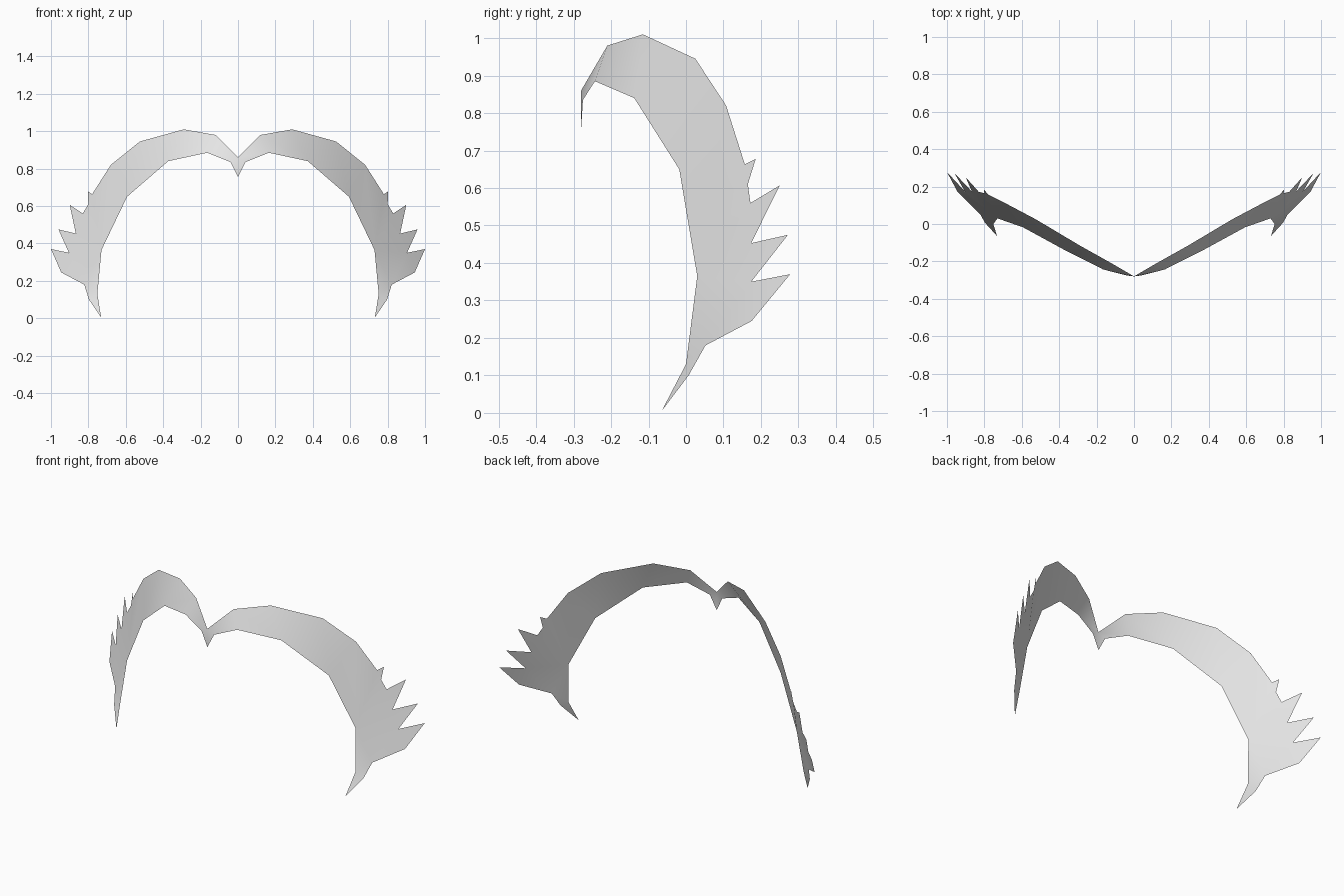
import bpy
import bmesh

cube = bpy.data.objects.get("Cube")
if cube:
    bpy.data.objects.remove(cube, do_unlink=True)

# Single pale grey material
grey = bpy.data.materials.new("pale_grey")
grey.use_nodes = True
colour = (0.8, 0.8, 0.8, 1.0)
grey.diffuse_color = colour
bsdf = next(n for n in grey.node_tree.nodes if n.type == 'BSDF_PRINCIPLED')
bsdf.inputs["Base Color"].default_value = colour

# Upper / outer edge of the left half, from the centre dip down to the pointed end
OUTER = [
    (0.00, -0.28, 0.86), (0.12, -0.21, 0.98), (0.29, -0.115, 1.01),
    (0.525, 0.025, 0.945), (0.68, 0.107, 0.82), (0.78, 0.157, 0.663),
    (0.803, 0.186, 0.678), (0.80, 0.165, 0.61), (0.83, 0.172, 0.56),
    (0.90, 0.25, 0.607), (0.867, 0.174, 0.453), (0.96, 0.272, 0.475),
    (0.904, 0.174, 0.35), (1.00, 0.278, 0.37), (0.945, 0.175, 0.245),
    (0.822, 0.052, 0.18), (0.797, 0.007, 0.10), (0.732, -0.065, 0.005),
]
# Lower / inner edge, from the centre point downwards
INNER = [
    (0.00, -0.28, 0.755), (0.04, -0.275, 0.835), (0.165, -0.243, 0.885),
    (0.373, -0.138, 0.84), (0.593, -0.018, 0.65), (0.73, 0.03, 0.365),
    (0.752, 0.00, 0.13),
]

# Band faces: (outer indices, inner indices)
BAND = [
    ([0, 1], [2, 1]), ([0], [1, 0]), ([1, 2], [3, 2]), ([2, 3], [3]),
    ([3, 4], [4, 3]), ([4, 5], [5, 4]), ([5, 7, 8], [5]), ([8, 10], [5]),
    ([10, 12], [5]), ([12, 14, 15], [5]), ([15, 16], [6, 5]), ([16, 17], [6]),
]
# Each spike is a triangle starting at this outer index
SPIKES = [5, 8, 10, 12]

bm = bmesh.new()
outer = [bm.verts.new(p) for p in OUTER]
inner = [bm.verts.new(p) for p in INNER]
for o, i in BAND:
    bm.faces.new([outer[k] for k in o] + [inner[k] for k in i])
for s in SPIKES:
    bm.faces.new(outer[s:s + 3])

# Mirror the half across the centre line and weld the seam
half = bm.verts[:] + bm.edges[:] + bm.faces[:]
bmesh.ops.mirror(bm, geom=half, axis='X', merge_dist=0.001)
bmesh.ops.remove_doubles(bm, verts=bm.verts[:], dist=0.001)
bmesh.ops.recalc_face_normals(bm, faces=bm.faces[:])

# Outward side faces the front
bm.normal_update()
if sum(f.normal.y * f.calc_area() for f in bm.faces) > 0:
    bmesh.ops.reverse_faces(bm, faces=bm.faces[:])
for f in bm.faces:
    f.smooth = True

mesh = bpy.data.meshes.new("spiked_band")
bm.to_mesh(mesh)
bm.free()
mesh.materials.append(grey)
band = bpy.data.objects.new("spiked_band", mesh)
bpy.context.scene.collection.objects.link(band)
